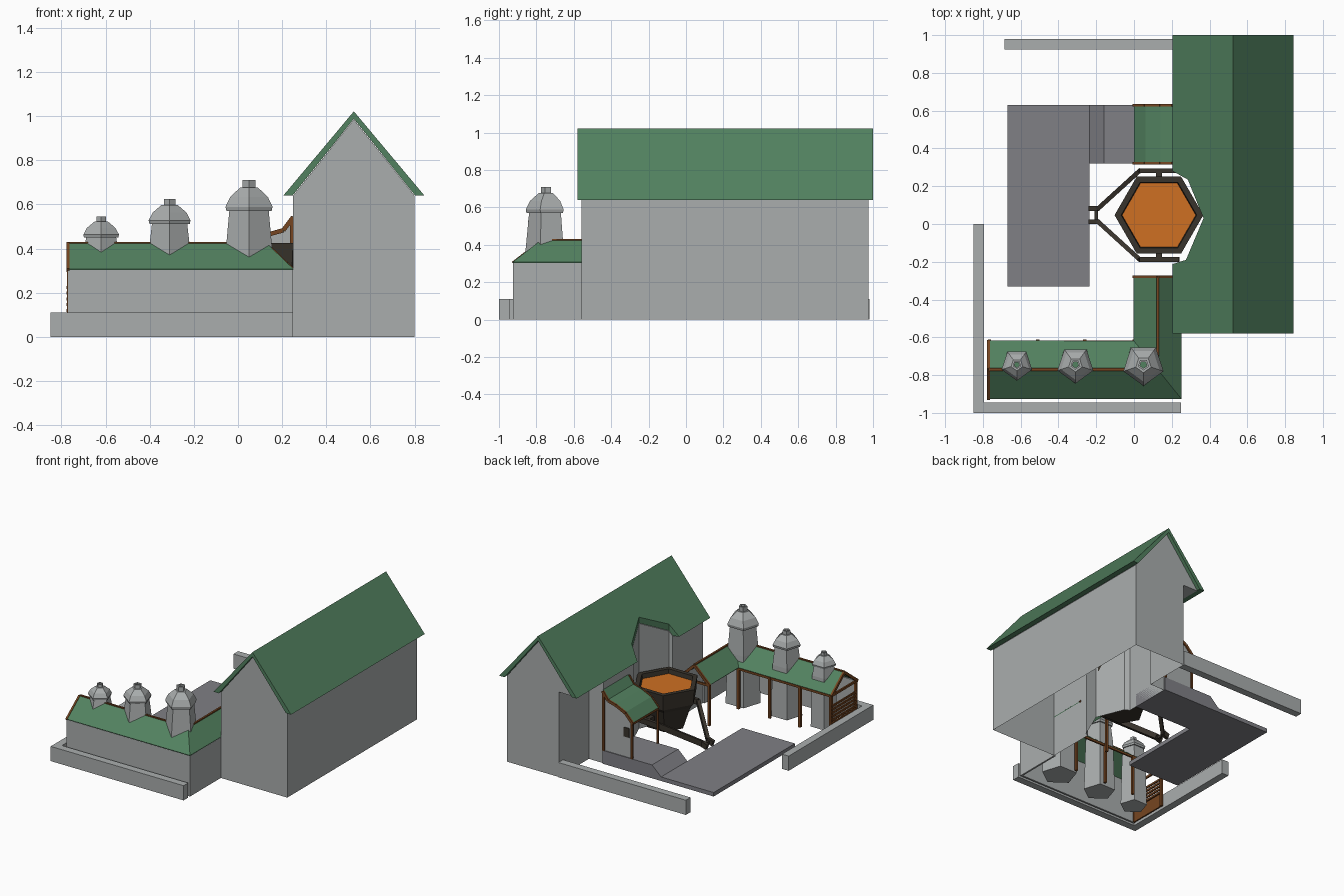
import bpy, bmesh, math
from mathutils import Vector

if "Cube" in bpy.data.objects:
    bpy.data.objects.remove(bpy.data.objects["Cube"])


def mat(name, r, g, b):
    m = bpy.data.materials.new(name)
    m.diffuse_color = (r, g, b, 1)
    m.use_nodes = True
    m.node_tree.nodes["Principled BSDF"].inputs["Base Color"].default_value = m.diffuse_color
    return m


STONE = mat("grey stone", .40, .42, .42)
GREEN = mat("green roof", .085, .22, .115)
PAVING = mat("dark paving", .215, .215, .235)
WOOD = mat("brown wood", .18, .06, .015)
IRON = mat("dark iron", .04, .033, .025)
MOLTEN = mat("molten orange", .62, .16, .016)


def mesh(name, verts, faces, *mats):
    bm = bmesh.new()
    vs = [bm.verts.new(v) for v in verts]
    for f in faces:
        bm.faces.new([vs[i] for i in f])
    bmesh.ops.recalc_face_normals(bm, faces=bm.faces)
    me = bpy.data.meshes.new(name)
    bm.to_mesh(me)
    bm.free()
    ob = bpy.data.objects.new(name, me)
    bpy.context.collection.objects.link(ob)
    for m in mats:
        me.materials.append(m)
    return ob


def extrude(name, pts, axis, a, b, m):
    """Extrude a 2D outline along an axis from a to b."""
    place = {'x': lambda p, t: (t, p[0], p[1]),
             'y': lambda p, t: (p[0], t, p[1]),
             'z': lambda p, t: (p[0], p[1], t)}[axis]
    n = len(pts)
    vs = [place(p, t) for t in (a, b) for p in pts]
    fs = [list(range(n)), list(range(n, 2 * n))]
    fs += [[i, (i + 1) % n, n + (i + 1) % n, n + i] for i in range(n)]
    return mesh(name, vs, fs, m)


def box(name, x0, x1, y0, y1, z0, z1, m):
    return extrude(name, [(x0, y0), (x1, y0), (x1, y1), (x0, y1)], 'z', z0, z1, m)


def bar(name, p, q, w, h, m):
    """Rectangular bar between two points."""
    p, q = Vector(p), Vector(q)
    d = (q - p).normalized()
    up = Vector((0, 0, 1)) if abs(d.z) < .95 else Vector((0, 1, 0))
    s = d.cross(up).normalized()
    u = s.cross(d)
    c = [s * (w / 2 * i) + u * (h / 2 * j) for i, j in ((-1, -1), (1, -1), (1, 1), (-1, 1))]
    vs = [p + k for k in c] + [q + k for k in c]
    fs = [[0, 1, 2, 3], [4, 5, 6, 7]] + [[i, (i + 1) % 4, 4 + (i + 1) % 4, 4 + i] for i in range(4)]
    return mesh(name, vs, fs, m)


def lathe(name, prof, cx, cy, n, start, *mats):
    """Faceted turned shape; the last cap takes the second material."""
    vs, fs = [], []
    for r, z in prof:
        for k in range(n):
            a = start + math.tau * k / n
            vs.append((cx + r * math.cos(a), cy + r * math.sin(a), z))
    for j in range(len(prof) - 1):
        for k in range(n):
            l = (k + 1) % n
            fs.append([j * n + k, j * n + l, (j + 1) * n + l, (j + 1) * n + k])
    fs.append(list(range(n)))
    fs.append([(len(prof) - 1) * n + k for k in range(n)])
    ob = mesh(name, vs, fs, *mats)
    if len(mats) > 1:
        ob.data.polygons[len(fs) - 1].material_index = 1
    return ob


def apply(ob, kind, **kw):
    md = ob.modifiers.new(kind, kind)
    for k, v in kw.items():
        setattr(md, k, v)
    bpy.context.view_layer.objects.active = ob
    bpy.ops.object.modifier_apply(modifier=md.name)


# Main house: gabled body and roof
house = extrude("house_walls", [(.25, 0), (.8, 0), (.8, .64), (.525, .985), (.25, .64)],
                'y', -.56, .975, STONE)
roof = extrude("house_roof", [(.205, .64), (.525, 1.022), (.845, .64), (.803, .64),
                              (.525, .988), (.247, .64)], 'y', -.58, 1, GREEN)

# Cut the furnace niche and the recessed back corner
niche = extrude("niche_cutter", [(.1, -.215), (.205, -.212), (.275, -.19), (.368, .03),
                                 (.285, .235), (.205, .28), (.1, .28)], 'z', -.1, 1.3, STONE)
corner = box("corner_cutter", .1, .37, .62, 1.1, -.1, .635, STONE)
apply(house, 'BOOLEAN', operation='DIFFERENCE', solver='EXACT', object=niche)
apply(house, 'BOOLEAN', operation='DIFFERENCE', solver='EXACT', object=corner)
apply(roof, 'BOOLEAN', operation='DIFFERENCE', solver='EXACT', object=niche)
for c in (niche, corner):
    bpy.data.objects.remove(c)

# The house is open underneath
bm = bmesh.new()
bm.from_mesh(house.data)
bmesh.ops.delete(bm, geom=[f for f in bm.faces if f.calc_center_median().z < .001], context='FACES')
bm.to_mesh(house.data)
bm.free()

# Low yard walls
extrude("yard_wall_corner", [(-.85, -1), (.25, -1), (.25, -.945), (-.795, -.945),
                             (-.795, 0), (-.85, 0)], 'z', 0, .11, STONE)
box("yard_wall_back", -.685, .37, .925, .98, 0, .11, STONE)

# Paved yard and raised workshop floor
box("yard_paving", -.67, -.235, -.33, .63, 0, .03, PAVING)
extrude("workshop_floor", [(-.235, 0), (.25, 0), (.25, .1), (-.16, .1), (-.235, .03)],
        'y', .32, .63, PAVING)

# Kiln shed: L-shaped hipped roof
e, r = .305, .425
shed = mesh("shed_roof", [(-.77, -.77, r), (.125, -.77, r), (.125, -.28, r),
                          (-.77, -.925, e), (.25, -.925, e), (.25, -.28, e),
                          (-.77, -.62, e), (0, -.62, e), (0, -.28, e)],
            [[3, 4, 1, 0], [4, 5, 2, 1], [0, 1, 7, 6], [1, 2, 8, 7]], GREEN)
apply(shed, 'SOLIDIFY', thickness=.008, offset=0)
box("shed_front_wall", -.77, .25, -.925, -.912, 0, .303, STONE)
box("shed_side_wall", .237, .25, -.925, -.56, 0, .303, STONE)
bar("shed_ridge_long", (-.77, -.77, r), (.125, -.77, r), .014, .012, WOOD)
bar("shed_ridge_short", (.125, -.77, r), (.125, -.28, r), .014, .012, WOOD)

# Shed timber: posts, gable trim, slatted end
for i, (x, y) in enumerate([(-.765, -.62), (-.51, -.62), (-.26, -.62), (0, -.62), (.008, -.285)]):
    bar(f"shed_post_{i}", (x, y, 0), (x, y, .305), .018, .018, WOOD)
bar("shed_corner_post", (-.765, -.915, 0), (-.765, -.915, .305), .018, .018, WOOD)
bar("shed_eave_beam", (-.77, -.622, .298), (0, -.622, .298), .012, .016, WOOD)
for s in (-.925, -.62):
    bar("shed_end_trim", (-.77, s, e - .004), (-.77, -.77, r - .004), .014, .02, WOOD)
for s in (0, .25):
    bar("shed_wing_trim", (s, -.28, e - .004), (.125, -.28, r - .004), .014, .02, WOOD)
bar("shed_end_tie", (-.767, -.92, .3), (-.767, -.62, .3), .012, .016, WOOD)
bar("shed_wing_tie", (0, -.284, .3), (.25, -.284, .3), .012, .016, WOOD)
for k in range(5):
    bar(f"shed_slat_{k}", (-.772, -.915, .12 + .026 * k), (-.772, -.62, .12 + .026 * k),
        .01, .014, WOOD)
box("shed_end_panel", -.772, -.762, -.915, -.62, 0, .1, WOOD)

# Three five-sided kilns with domed tops and hollow chimneys
for name, x, R, zb, top in (("small", -.62, .085, .45, .545), ("medium", -.31, .1, .512, .625),
                            ("large", .05, .112, .57, .71)):
    h = top - zb
    prof = [(R * 1.12, 0), (R * 1.0, .38), (R * .84, zb), (R * .96, zb), (R, zb + h * .14),
            (R * .8, zb + h * .46), (R * .38, zb + h * .76), (R * .27, zb + h * .76),
            (R * .27, top), (R * .17, top), (R * .17, .43)]
    lathe(f"kiln_{name}", prof, x, -.745, 5, -math.pi / 2, STONE, GREEN)

# Crucible with molten surface
lathe("crucible", [(.14, .11), (.2, .28), (.225, .31), (.235, .425), (.2, .425), (.195, .392)],
      .132, .047, 6, 0, IRON, MOLTEN)

# Crucible carrying arms, mirrored either side
for s in (-1, 1):
    path = [(.24, .235, .22), (.03, .235, .21), (-.19, .035, .06), (-.235, .035, .045)]
    pts = [(x, .047 + s * y, z) for x, y, z in path]
    for i in range(3):
        bar("crucible_arm", pts[i], pts[i + 1], .024, .04, IRON)
    bar("crucible_pin", (.132, .047 + s * .16, .215), (.132, .047 + s * .24, .215), .03, .03, IRON)
bar("crucible_arm_link", (-.2, .005, .05), (-.2, .09, .05), .02, .02, IRON)

# Workshop lean-to with a wavy roof
wave = [(.25, .55), (.205, .49), (.14, .472), (.06, .435), (0, .37)]
extrude("workshop_roof", wave + [(x, z - .015) for x, z in reversed(wave)], 'y', .326, .624, GREEN)
for y in (.322, .628):
    for a, b in zip(wave, wave[1:]):
        bar("workshop_trim", (a[0], y, a[1] - .007), (b[0], y, b[1] - .007), .012, .02, WOOD)
    for x in (.008, .242):
        bar("workshop_post", (x, y, .1), (x, y, .37 if x < .1 else .53), .014, .014, WOOD)
bar("workshop_eave_beam", (.006, .32, .362), (.006, .63, .362), .014, .016, WOOD)
extrude("workshop_wall", [(.01, .1), (.25, .1)] + [(max(x, .01), z - .012) for x, z in wave],
        'y', .61, .624, STONE)
box("workshop_window", .03, .075, .622, .629, .25, .32, IRON)
